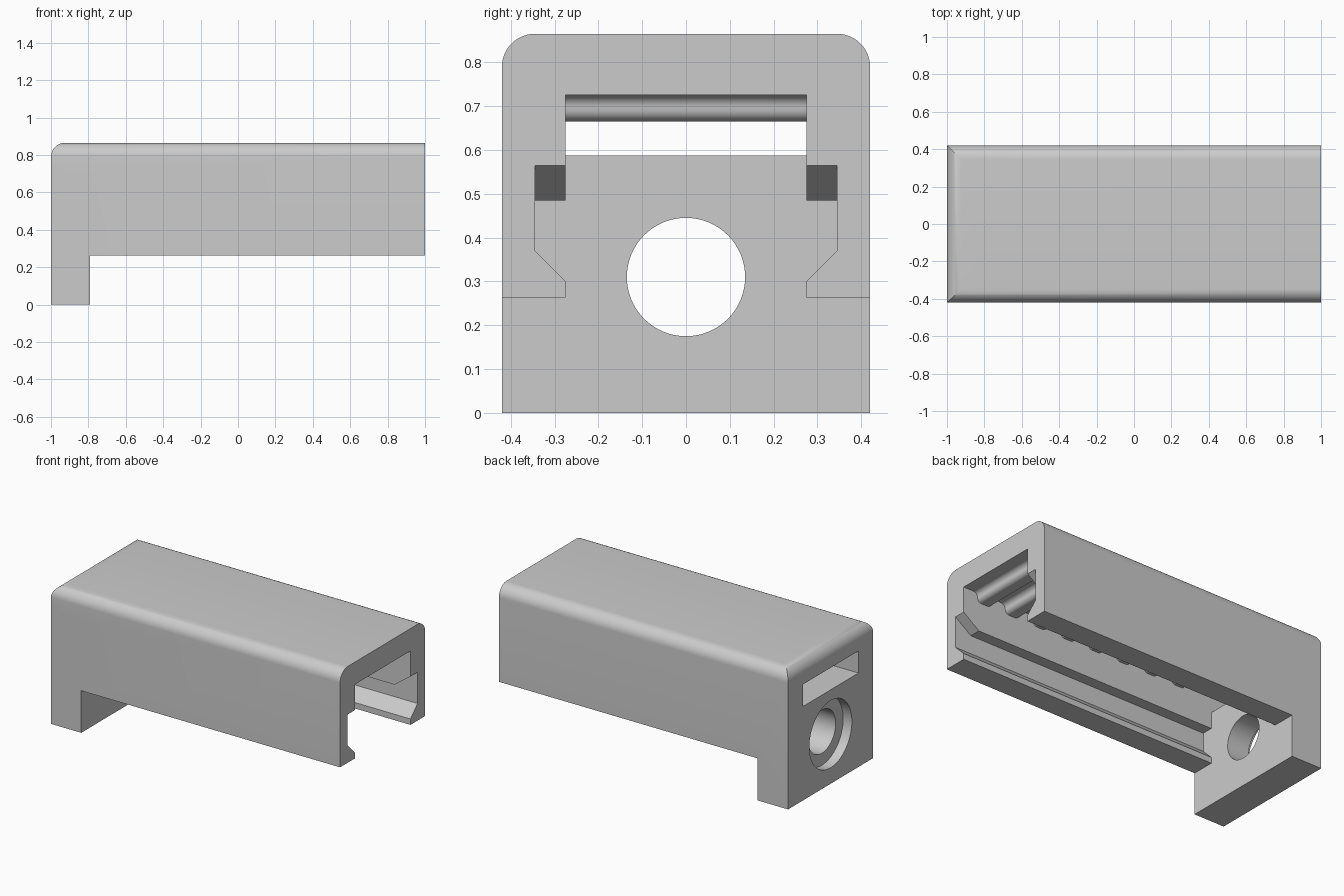
import bpy, bmesh
from math import sin, cos, pi, radians

if "Cube" in bpy.data.objects:
    bpy.data.objects.remove(bpy.data.objects["Cube"], do_unlink=True)

grey = bpy.data.materials.new("light grey")
grey.use_nodes = True
grey.diffuse_color = (0.6, 0.6, 0.6, 1)
grey.node_tree.nodes["Principled BSDF"].inputs["Base Color"].default_value = (0.6, 0.6, 0.6, 1)


def prism(name, profile, axis, start, end):
    """Extrude a closed profile: (y, z) pairs along x, or (x, z) pairs along y."""
    bm = bmesh.new()
    place = (lambda a, b, t: (t, a, b)) if axis == "x" else (lambda a, b, t: (a, t, b))
    rings = [[bm.verts.new(place(a, b, t)) for a, b in profile] for t in (start, end)]
    bm.faces.new(rings[0])
    bm.faces.new(rings[1][::-1])
    for i in range(len(profile)):
        bm.faces.new((rings[0][i - 1], rings[0][i], rings[1][i], rings[1][i - 1]))
    bmesh.ops.recalc_face_normals(bm, faces=bm.faces)
    mesh = bpy.data.meshes.new(name)
    bm.to_mesh(mesh)
    bm.free()
    mesh.materials.append(grey)
    obj = bpy.data.objects.new(name, mesh)
    bpy.context.collection.objects.link(obj)
    return obj


def arc(cx, cz, r, first, last, steps):
    """Points on an arc, angles in degrees."""
    angles = [radians(first + (last - first) * i / steps) for i in range(steps + 1)]
    return [(cx + r * cos(a), cz + r * sin(a)) for a in angles]


def combine(target, tool, operation):
    """Apply a boolean and discard the tool."""
    mod = target.modifiers.new(operation, "BOOLEAN")
    mod.object, mod.operation, mod.solver = tool, operation, "EXACT"
    bpy.context.view_layer.objects.active = target
    bpy.ops.object.modifier_apply(modifier=mod.name)
    bpy.data.objects.remove(tool, do_unlink=True)


W, H, R = 0.42, 0.865, 0.075      # half width, height, edge radius
NECK, SLOT = 0.275, 0.345         # half widths of the channel and side grooves
PLATE, UNDER = -0.79, 0.263       # inner face of end plate, underside of rails

# Housing: side outline crossed with the rounded end outline for mitred corners
side = [(1, H), (1, UNDER), (PLATE, UNDER), (PLATE, 0), (-1, 0)]
side += arc(-1 + R, H - R, R, 180, 90, 12)
housing = prism("housing", side, "y", -W, W)
end = [(-W, -0.1), (W, -0.1)] + arc(W - R, H - R, R, 0, 90, 12) + arc(R - W, H - R, R, 90, 180, 12)
combine(housing, prism("end_outline", end, "x", -1.1, 1.1), "INTERSECT")

# Channel with rounded cross ribs hanging from its ceiling
TOP, r, pitch = 0.725, 0.03, 0.2
ceiling = [(1.1, TOP)]
for i in range(8):
    middle = 0.85 - i * pitch
    drop = arc(middle + 0.08, TOP - r, r, 90, 180, 6) + arc(middle + 0.02, TOP - r, r, 0, -90, 6)[1:]
    ceiling += drop + [(2 * middle - x, z) for x, z in reversed(drop)]
channel = ceiling + [(PLATE, TOP), (PLATE, 0.15), (1.1, 0.15)]
combine(housing, prism("channel", channel, "y", -NECK, NECK), "DIFFERENCE")

# Undercut side grooves above the lower lips
groove = [(-NECK, 0.30), (NECK, 0.30), (SLOT, 0.37), (SLOT, 0.485), (-SLOT, 0.485), (-SLOT, 0.37)]
combine(housing, prism("side_grooves", groove, "x", PLATE, 1.1), "DIFFERENCE")

# Sloping lead-in at the open end of the grooves
lead = [(0.89, 0.42), (0.89, 0.485), (1, 0.565), (1.1, 0.565), (1.1, 0.42)]
combine(housing, prism("lead_in", lead, "y", -SLOT, SLOT), "DIFFERENCE")

# Window through the end plate
window = [(-NECK, 0.587), (NECK, 0.587), (NECK, TOP), (-NECK, TOP)]
combine(housing, prism("window", window, "x", -1.1, PLATE + 0.01), "DIFFERENCE")

# Counterbored round hole in the end plate
for radius, depth in ((0.21, -0.94), (0.135, -0.7)):
    circle = arc(0, 0.31, radius, 0, 360, 64)[:-1]
    combine(housing, prism("bore", circle, "x", -1.1, depth), "DIFFERENCE")

# Smooth the rounds and keep the edges sharp
bpy.ops.object.select_all(action="DESELECT")
housing.select_set(True)
bpy.context.view_layer.objects.active = housing
bpy.ops.object.shade_smooth_by_angle(angle=radians(30))
